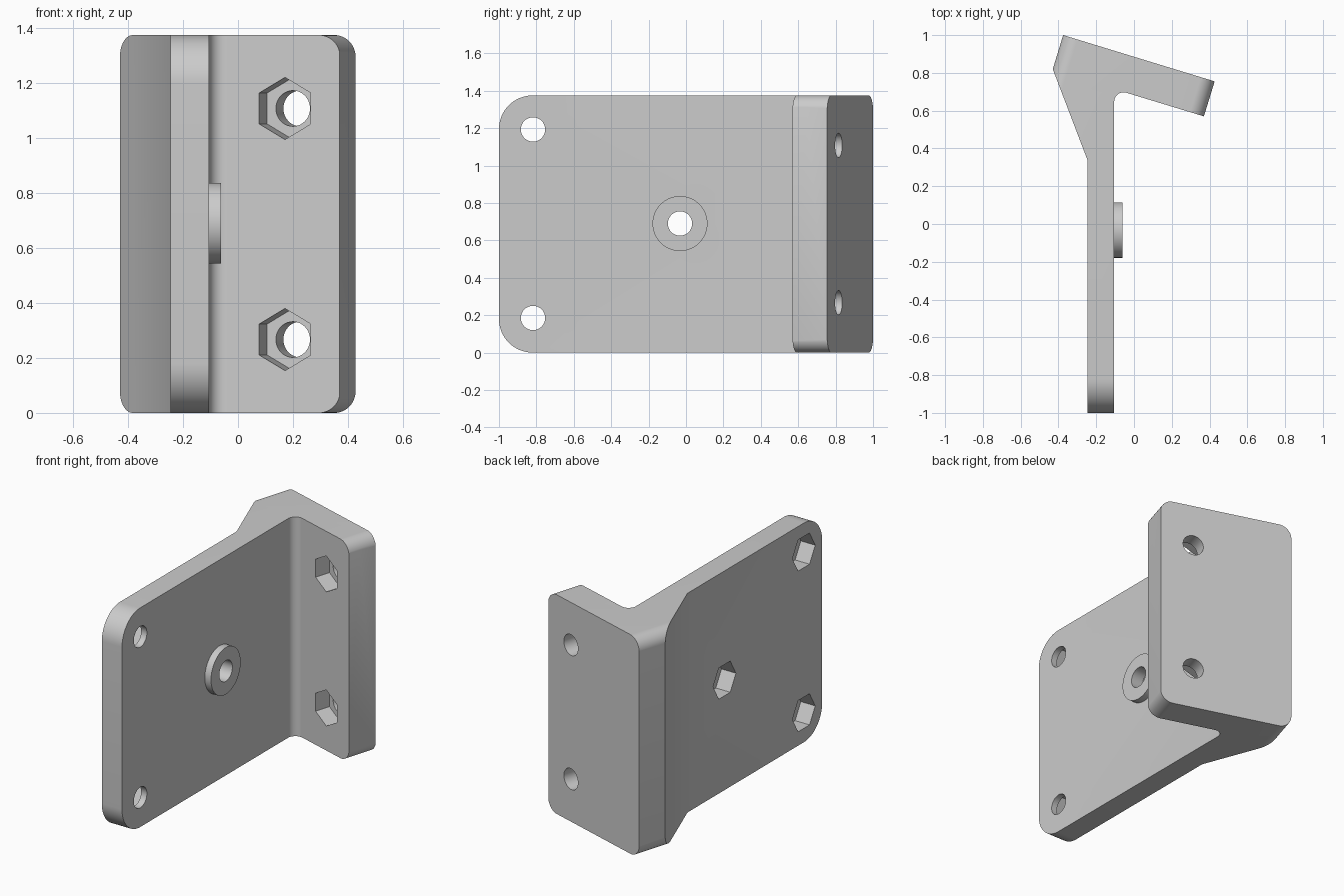
import bpy, bmesh
from math import sin, cos, pi, radians
from mathutils import Vector

cube = bpy.data.objects.get("Cube")
if cube:
    bpy.data.objects.remove(cube, do_unlink=True)

grey = bpy.data.materials.new("plain grey")
grey.use_nodes = True
COLOUR = (0.6, 0.6, 0.6, 1)
grey.diffuse_color = COLOUR
grey.node_tree.nodes["Principled BSDF"].inputs["Base Color"].default_value = COLOUR

HEIGHT = 1.375
HOLE, NUT, NUT_DEPTH = 0.065, 0.113, 0.1

# Frames: two in-plane axes and an extrusion axis
UP = Vector((0, 0, 1))
ALONG = Vector((0.957, -0.291, 0)).normalized()
PLAN = (Vector((1, 0, 0)), Vector((0, 1, 0)), UP)
PLATE = (Vector((0, 1, 0)), UP, Vector((1, 0, 0)))
FLANGE = (ALONG, UP, Vector((-ALONG.y, ALONG.x, 0)))


def arc(cu, cv, r, start, end, steps):
    angles = [radians(start + (end - start) * i / steps) for i in range(steps + 1)]
    return [(cu + r * cos(a), cv + r * sin(a)) for a in angles]


def ring(cu, cv, r, sides, start=0):
    return arc(cu, cv, r, start, start + 360, sides)[:-1]


def prism(name, outline, frame, near, far):
    u, v, w = frame
    bm = bmesh.new()
    base = bm.faces.new([bm.verts.new(u * a + v * b + w * near) for a, b in outline])
    top = bmesh.ops.extrude_face_region(bm, geom=[base])["geom"]
    bmesh.ops.translate(bm, vec=w * (far - near),
                        verts=[e for e in top if isinstance(e, bmesh.types.BMVert)])
    bmesh.ops.recalc_face_normals(bm, faces=bm.faces)
    mesh = bpy.data.meshes.new(name)
    bm.to_mesh(mesh)
    bm.free()
    mesh.materials.append(grey)
    obj = bpy.data.objects.new(name, mesh)
    bpy.context.collection.objects.link(obj)
    return obj


def combine(target, tool, operation="DIFFERENCE"):
    bpy.context.view_layer.objects.active = target
    mod = target.modifiers.new("shape", "BOOLEAN")
    mod.operation, mod.object, mod.solver = operation, tool, "EXACT"
    bpy.ops.object.modifier_apply(modifier=mod.name)
    bpy.data.objects.remove(tool, do_unlink=True)


def round_corner(target, frame, u, v, su, sv, r, near, far):
    """Trim a square corner; su and sv point into the part."""
    over = 0.05
    curve = [(u + su * r * (1 - cos(t)), v + sv * r * (1 - sin(t)))
             for t in [i * pi / 32 for i in range(17)]]
    outline = curve + [(u + su * r, v - sv * over), (u - su * over, v - sv * over),
                       (u - su * over, v + sv * r)]
    combine(target, prism("corner_cutter", outline, frame, near, far))


# Plan outline: long plate, filleted inner corner, slanted flange, gusset
outline = [(-0.43, 0.82), (-0.245, 0.335), (-0.245, -1), (-0.105, -1)]
outline += arc(-0.055, 0.647, 0.05, 180, 73, 10)
outline += [(0.37, 0.57), (0.427, 0.755), (-0.375, 1)]
bracket = prism("angle_bracket", outline, PLAN, 0, HEIGHT)

# Boss around the middle hole
combine(bracket, prism("boss", ring(-0.032, 0.69, 0.147, 64), PLATE, -0.15, -0.062), "UNION")

# Rounded corners of the plate and the flange
for v, sv in ((0, 1), (HEIGHT, -1)):
    round_corner(bracket, PLATE, -1, v, 1, sv, 0.18, -0.4, 0.1)
    for u, su in ((-0.65, 1), (0.19, -1)):
        round_corner(bracket, FLANGE, u, v, su, sv, 0.08, 0.45, 1.1)

# Plate holes, with hexagonal nut pockets on the gusset side
for u, v in ((-0.818, 0.185), (-0.818, 1.193), (-0.032, 0.69)):
    combine(bracket, prism("nut_cutter", ring(u, v, NUT, 6), PLATE, -0.4, -0.245 + NUT_DEPTH))
    combine(bracket, prism("hole_cutter", ring(u, v, HOLE, 40), PLATE, -0.4, 0.1))

# Flange holes, with hexagonal nut pockets on the front
for v in (0.267, 1.108):
    combine(bracket, prism("nut_cutter", ring(-0.02, v, NUT, 6, 30), FLANGE, 0.5, 0.653 + NUT_DEPTH))
    combine(bracket, prism("hole_cutter", ring(-0.02, v, HOLE, 40), FLANGE, 0.5, 1.1))

bpy.ops.object.select_all(action="DESELECT")
bracket.select_set(True)
bpy.context.view_layer.objects.active = bracket
bpy.ops.object.shade_smooth_by_angle(angle=radians(25))
